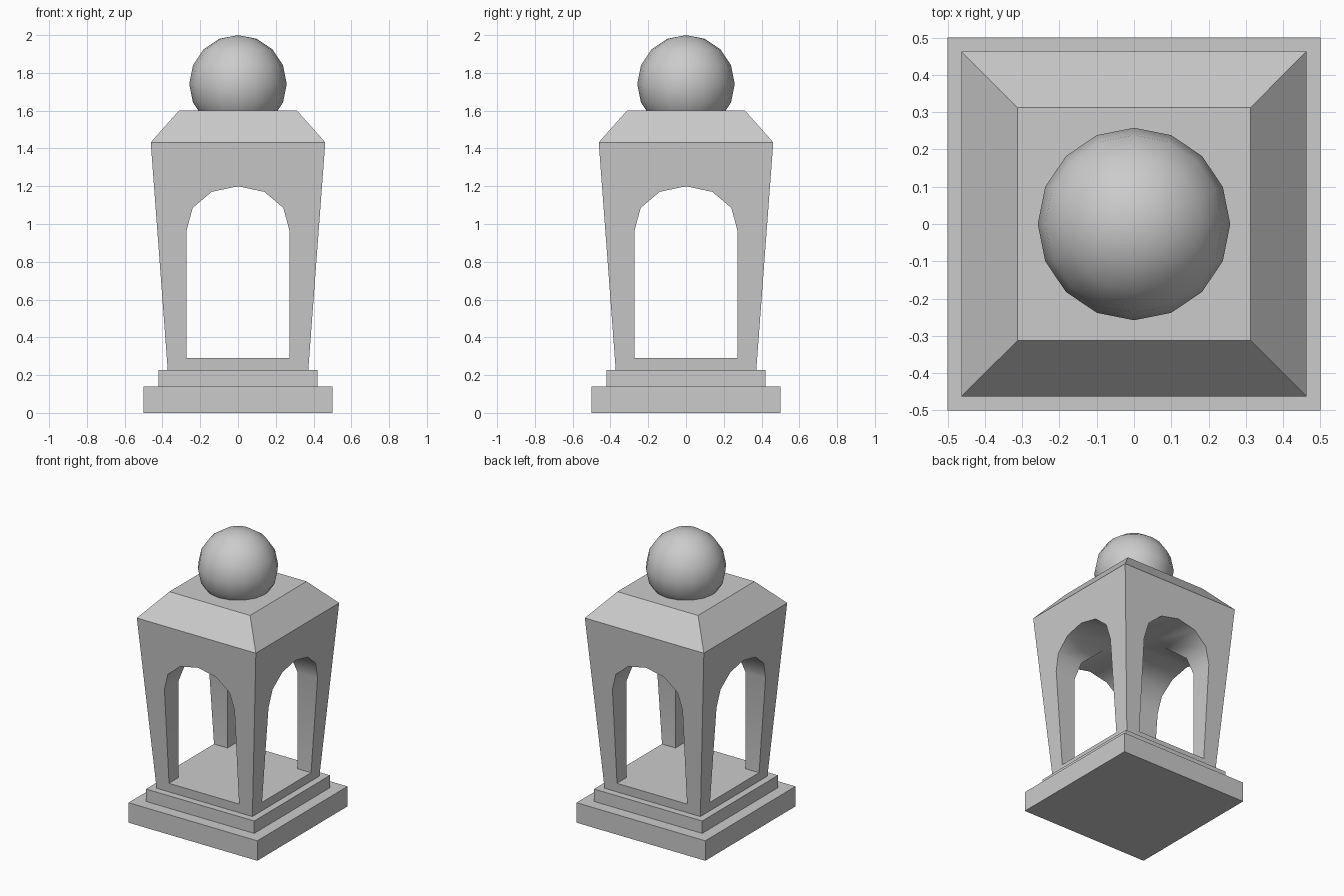
import bpy, bmesh, math

if "Cube" in bpy.data.objects:
    bpy.data.objects.remove(bpy.data.objects["Cube"])


def make_object(name, bm):
    bmesh.ops.recalc_face_normals(bm, faces=bm.faces)
    mesh = bpy.data.meshes.new(name)
    bm.to_mesh(mesh)
    bm.free()
    obj = bpy.data.objects.new(name, mesh)
    bpy.context.collection.objects.link(obj)
    return obj


def square_loft(name, levels):
    """Closed solid through square sections given as (half width, z)."""
    bm = bmesh.new()
    rings = [[bm.verts.new((sx * h, sy * h, z))
              for sx, sy in ((-1, -1), (1, -1), (1, 1), (-1, 1))]
             for h, z in levels]
    bm.faces.new(rings[0])
    bm.faces.new(rings[-1])
    for low, high in zip(rings, rings[1:]):
        for i in range(4):
            j = (i + 1) % 4
            bm.faces.new((low[i], low[j], high[j], high[i]))
    return make_object(name, bm)


def arch_cutter(name, angle):
    """Arched prism running through the whole body."""
    half = [(0.272, 0.29), (0.272, 0.967), (0.24, 1.085), (0.14, 1.17)]
    profile = half + [(0, 1.2)] + [(-x, z) for x, z in reversed(half)]
    bm = bmesh.new()
    face = bm.faces.new([bm.verts.new((x, -0.7, z)) for x, z in profile])
    ext = bmesh.ops.extrude_face_region(bm, geom=[face], use_keep_orig=True)
    for v in ext["geom"]:
        if isinstance(v, bmesh.types.BMVert):
            v.co.y = 0.7
    for v in bm.verts:
        x, y = v.co.x, v.co.y
        if angle:
            v.co.x, v.co.y = -y, x
    obj = make_object(name, bm)
    obj.hide_render = True
    return obj


def smooth(obj, degrees):
    bpy.ops.object.select_all(action='DESELECT')
    obj.select_set(True)
    bpy.context.view_layer.objects.active = obj
    bpy.ops.object.shade_smooth_by_angle(angle=math.radians(degrees))


# Stepped base
square_loft("base_plinth", [(0.5, 0), (0.5, 0.14)])
square_loft("base_step", [(0.42, 0.14), (0.42, 0.227)])

# Flared body with sloping roof, pierced by two crossing arches
body = square_loft("lantern_body", [(0.372, 0.227), (0.462, 1.432), (0.313, 1.6)])
for name, turned in (("arch_cutter_front", False), ("arch_cutter_side", True)):
    cutter = arch_cutter(name, turned)
    mod = body.modifiers.new(name, 'BOOLEAN')
    mod.operation = 'DIFFERENCE'
    mod.solver = 'EXACT'
    mod.object = cutter
    bpy.context.view_layer.objects.active = body
    bpy.ops.object.modifier_apply(modifier=name)
    bpy.data.objects.remove(cutter)
smooth(body, 40)

# Ball finial sunk into the roof
bpy.ops.mesh.primitive_uv_sphere_add(segments=16, ring_count=8, radius=0.258,
                                     location=(0, 0, 1.742))
ball = bpy.context.object
ball.name = "ball_finial"
smooth(ball, 60)
